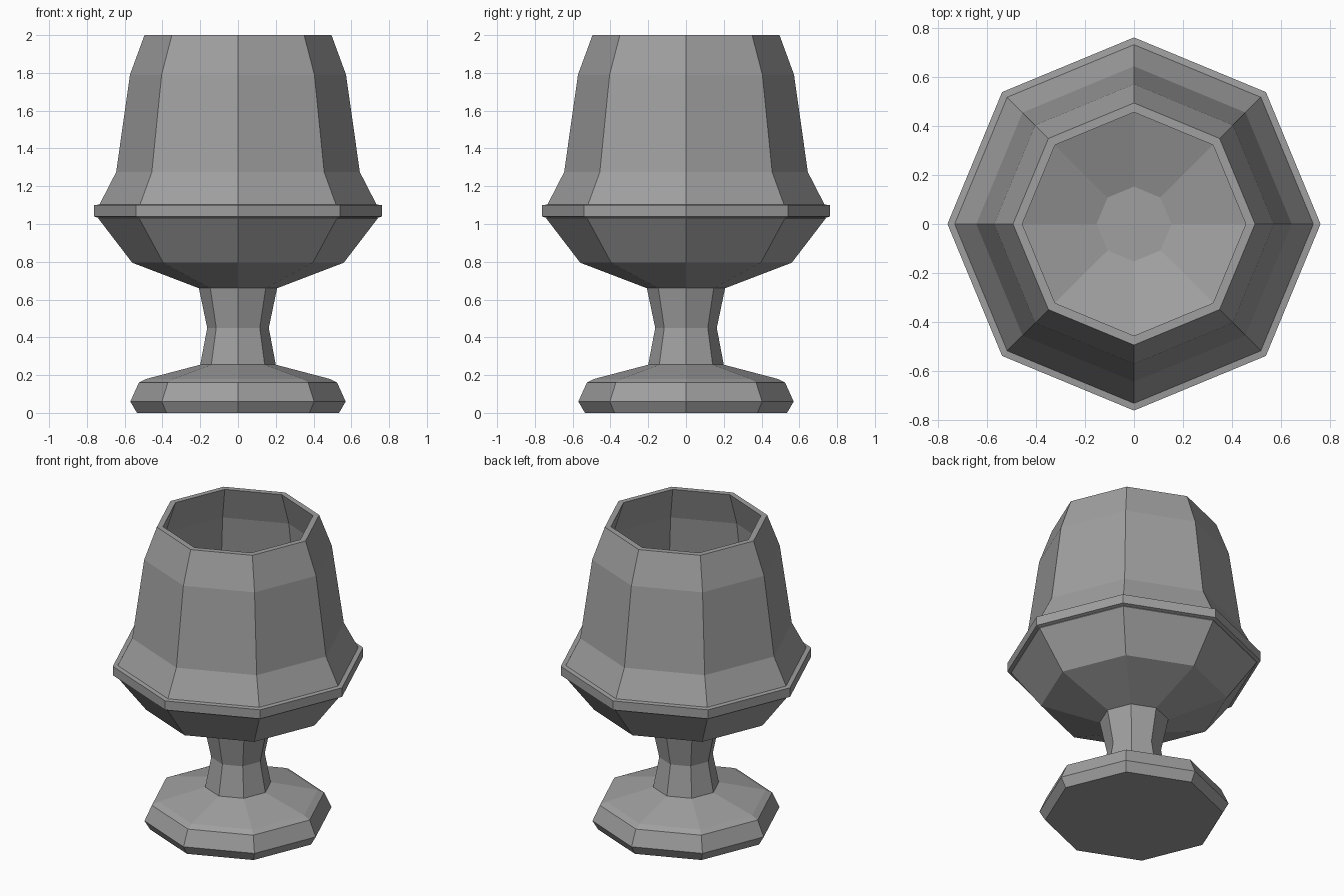
import bpy, bmesh, math

if "Cube" in bpy.data.objects:
    bpy.data.objects.remove(bpy.data.objects["Cube"])

SIDES = 8

grey = bpy.data.materials.new("stone grey")
grey.diffuse_color = (0.35, 0.35, 0.35, 1)
grey.use_nodes = True
grey.node_tree.nodes["Principled BSDF"].inputs["Base Color"].default_value = grey.diffuse_color


def lathe(name, profile, closed=False):
    """Spin an (r, z) profile into an octagonal part; open profiles get end caps."""
    bm = bmesh.new()
    rings = [[bm.verts.new((r * math.cos(math.tau * i / SIDES),
                            r * math.sin(math.tau * i / SIDES), z))
              for i in range(SIDES)] for r, z in profile]
    pairs = list(zip(rings, rings[1:]))
    if closed:
        pairs.append((rings[-1], rings[0]))
    for a, b in pairs:
        for i in range(SIDES):
            j = (i + 1) % SIDES
            bm.faces.new((a[i], a[j], b[j], b[i]))
    if not closed:
        bm.faces.new(rings[0][::-1])
        bm.faces.new(rings[-1])
    bmesh.ops.recalc_face_normals(bm, faces=bm.faces[:])
    mesh = bpy.data.meshes.new(name)
    bm.to_mesh(mesh)
    bm.free()
    mesh.materials.append(grey)
    obj = bpy.data.objects.new(name, mesh)
    bpy.context.collection.objects.link(obj)
    return obj


# Foot and waisted stem
lathe("foot_and_stem", [(0.535, 0), (0.57, 0.06), (0.525, 0.16), (0.485, 0.18),
                        (0.20, 0.255), (0.163, 0.45), (0.207, 0.66)])

# Hollow bowl: outside going up, over the rim, then inside going down to the floor
lathe("bowl", [(0.207, 0.66), (0.56, 0.795), (0.74, 1.03), (0.735, 1.10),
               (0.645, 1.275), (0.572, 1.79), (0.495, 2.0),
               (0.457, 2.0), (0.532, 1.78), (0.605, 1.265), (0.685, 1.065),
               (0.53, 0.83), (0.153, 0.70)])

# Raised band around the widest part
lathe("band", [(0.735, 1.032), (0.763, 1.04), (0.763, 1.10), (0.733, 1.103)], closed=True)
